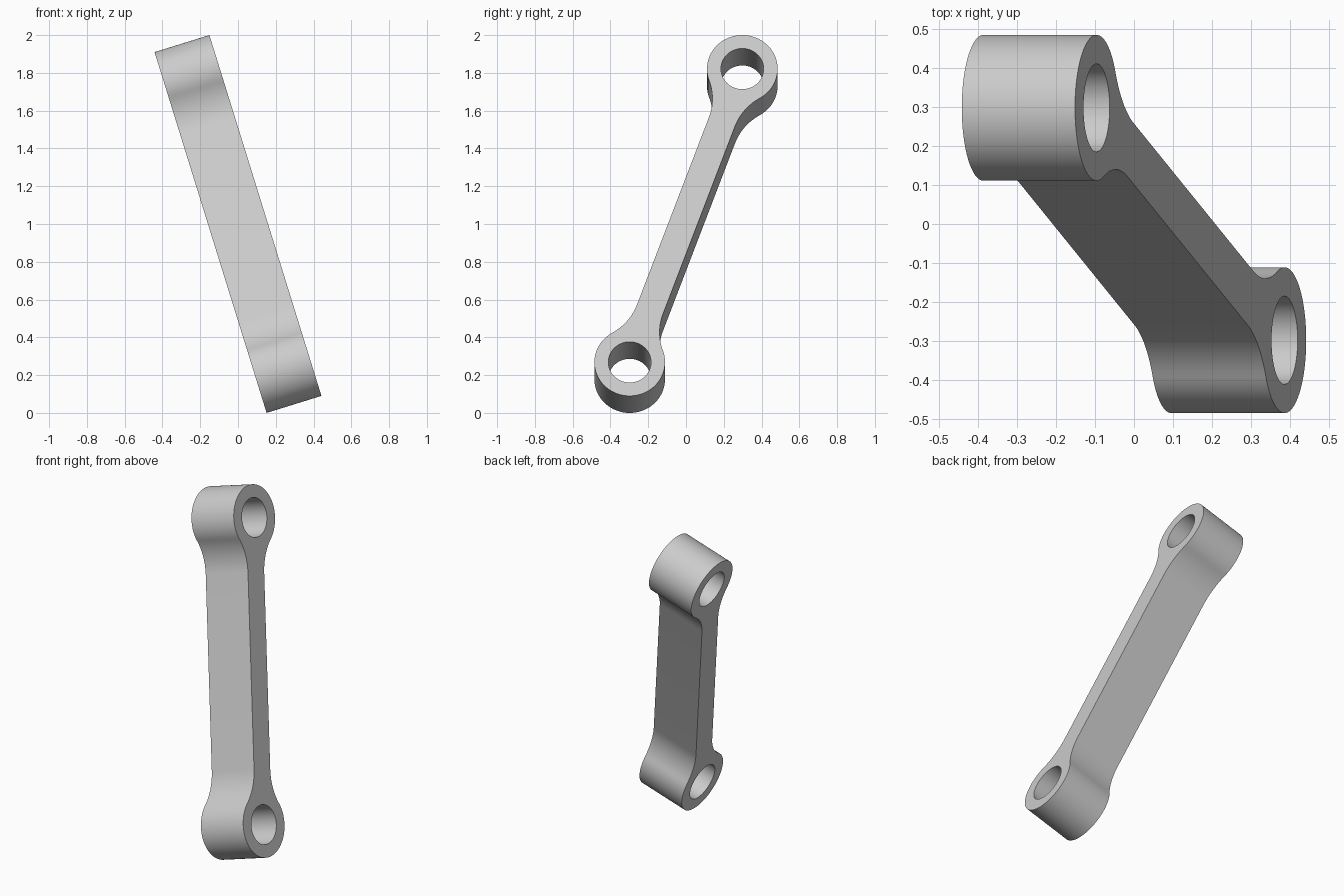
import bpy, bmesh
from math import sin, cos, pi, radians, sqrt, atan2
from mathutils import Matrix, Vector

cube = bpy.data.objects.get("Cube")
if cube:
    bpy.data.objects.remove(cube)

# Link dimensions
EYE = 0.187        # outer radius of each eye
HOLE = 0.113       # bore radius
HALF_BAR = 0.0735  # half width of the bar
FILLET = 0.3       # radius blending bar into eye
REACH = 0.866      # eye centre from the middle
HALF_DEPTH = 0.152
TILT = radians(17.25)
LEAN = atan2(0.298, 0.813)


def arc(cx, cy, r, start, end, steps):
    return [(cx + r * cos(start + (end - start) * i / steps),
             cy + r * sin(start + (end - start) * i / steps)) for i in range(steps + 1)]


# Outline: fillet, eye, fillet at the top, then the same turned half way round
fx = HALF_BAR + FILLET
fy = REACH - sqrt((EYE + FILLET) ** 2 - fx ** 2)
join = atan2(REACH - fy, -fx)
right = arc(fx, fy, FILLET, pi, join, 14)
eye = arc(0, REACH, EYE, join - pi, 2 * pi - join, 56)
left = [(-x, y) for x, y in reversed(right)]
half = right + eye[1:-1] + left
outline = half + [(-x, -y) for x, y in half]
holes = [arc(0, s * REACH, HOLE, 0, 2 * pi, 56)[:-1] for s in (1, -1)]

# Filled profile with bores, extruded to depth
curve = bpy.data.curves.new("link_profile", 'CURVE')
curve.dimensions = '2D'
curve.fill_mode = 'BOTH'
curve.extrude = HALF_DEPTH
for loop in [outline] + holes:
    spline = curve.splines.new('POLY')
    spline.points.add(len(loop) - 1)
    for point, (x, y) in zip(spline.points, loop):
        point.co = (x, y, 0, 1)
    spline.use_cyclic_u = True
link = bpy.data.objects.new("connecting_link", curve)
bpy.context.collection.objects.link(link)
bpy.context.view_layer.objects.active = link
link.select_set(True)
bpy.ops.object.convert(target='MESH')
link = bpy.context.view_layer.objects.active

# Stand the link up: lean along y, tilt in x
side = Vector((0, 1, 0))
up = Vector((-sin(TILT), 0, cos(TILT)))
along = side * sin(LEAN) + up * cos(LEAN)
across = side * cos(LEAN) - up * sin(LEAN)
pose = Matrix((across, along, across.cross(along))).transposed().to_4x4()
pose.translation = (0, 0, 1)

bm = bmesh.new()
bm.from_mesh(link.data)
bmesh.ops.remove_doubles(bm, verts=bm.verts, dist=0.0001)
bmesh.ops.transform(bm, matrix=pose, verts=bm.verts)
bmesh.ops.recalc_face_normals(bm, faces=bm.faces)
bm.to_mesh(link.data)
bm.free()

# Plain grey metal
grey = bpy.data.materials.new("light_grey")
grey.use_nodes = True
color = (0.6, 0.6, 0.6, 1)
grey.diffuse_color = color
grey.node_tree.nodes["Principled BSDF"].inputs["Base Color"].default_value = color
link.data.materials.clear()
link.data.materials.append(grey)
bpy.ops.object.shade_smooth_by_angle(angle=radians(35))
